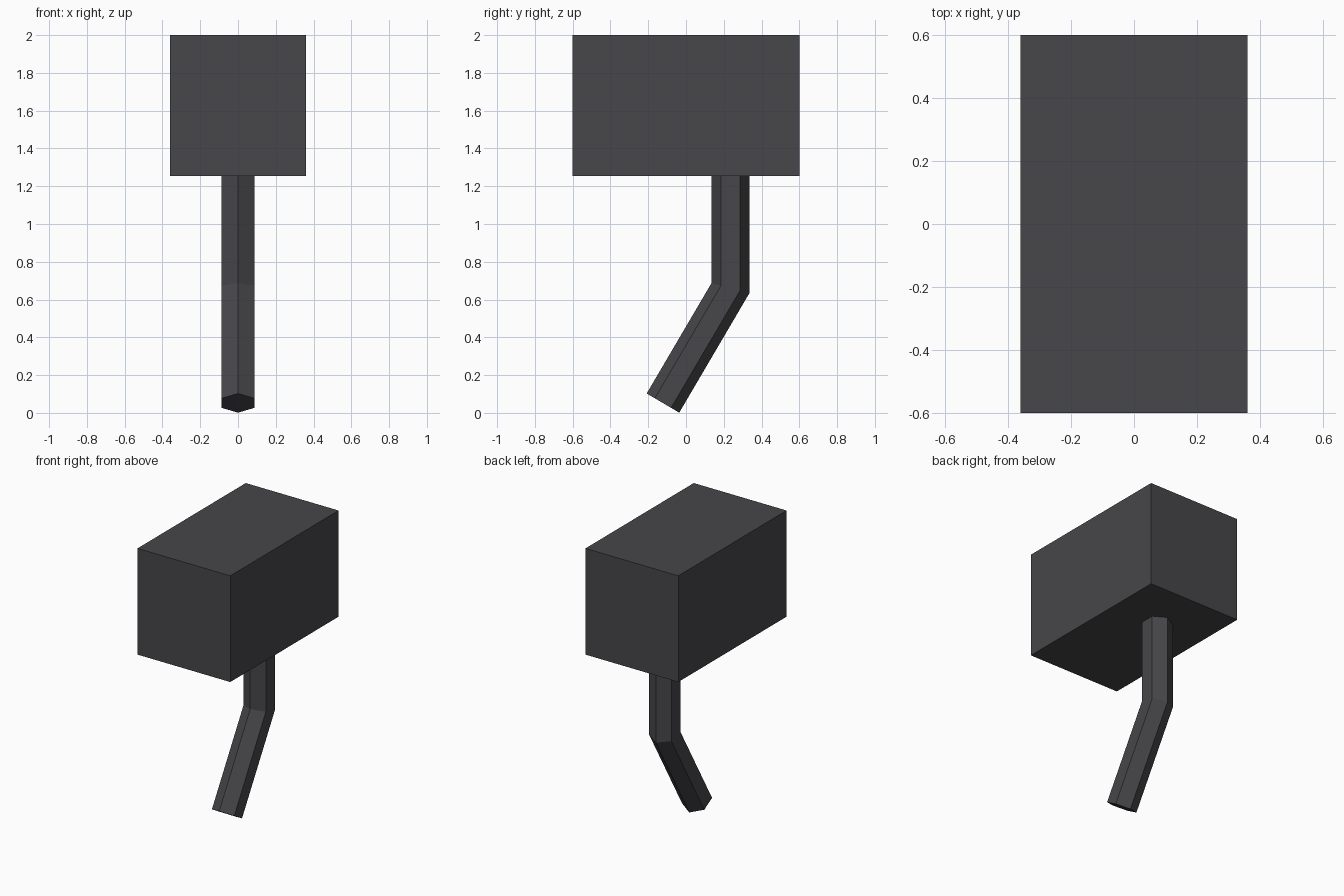
import bpy, bmesh, math
from mathutils import Vector

if "Cube" in bpy.data.objects:
    bpy.data.objects.remove(bpy.data.objects["Cube"])

dark = bpy.data.materials.new("dark_grey")
dark.diffuse_color = (0.063, 0.061, 0.067, 1)
dark.use_nodes = True
dark.node_tree.nodes["Principled BSDF"].inputs["Base Color"].default_value = dark.diffuse_color


def add_object(name, bm):
    bmesh.ops.recalc_face_normals(bm, faces=bm.faces)
    mesh = bpy.data.meshes.new(name)
    bm.to_mesh(mesh)
    bm.free()
    mesh.materials.append(dark)
    obj = bpy.data.objects.new(name, mesh)
    bpy.context.collection.objects.link(obj)
    return obj


# Head block
bm = bmesh.new()
bmesh.ops.create_cube(bm, size=1)
bmesh.ops.scale(bm, vec=(0.72, 1.2, 0.745), verts=bm.verts)
bmesh.ops.translate(bm, vec=(0, 0, 1.6275), verts=bm.verts)
add_object("head_block", bm)

# Bent six-sided handle: a hexagon swept along three points, mitred at the bend
RADIUS, BEND = 0.1, math.radians(30.5)
# centre y, centre z, tilt of the ring, stretch along the mitre
stations = [
    (0.235, 1.27, 0, 1),
    (0.235, 0.66, BEND / 2, 1 / math.cos(BEND / 2)),
    (-0.122, 0.052, BEND, 1),
]
bm = bmesh.new()
rings = []
for y, z, tilt, stretch in stations:
    ring = []
    for i in range(6):
        a = math.radians(90 + 60 * i)
        d = RADIUS * math.sin(a) * stretch
        ring.append(bm.verts.new(Vector((RADIUS * math.cos(a),
                                         y + d * math.cos(tilt),
                                         z - d * math.sin(tilt)))))
    rings.append(ring)
for r0, r1 in zip(rings, rings[1:]):
    for i in range(6):
        j = (i + 1) % 6
        bm.faces.new((r0[i], r0[j], r1[j], r1[i]))
bm.faces.new(rings[0])
bm.faces.new(rings[-1])
add_object("bent_handle", bm)
